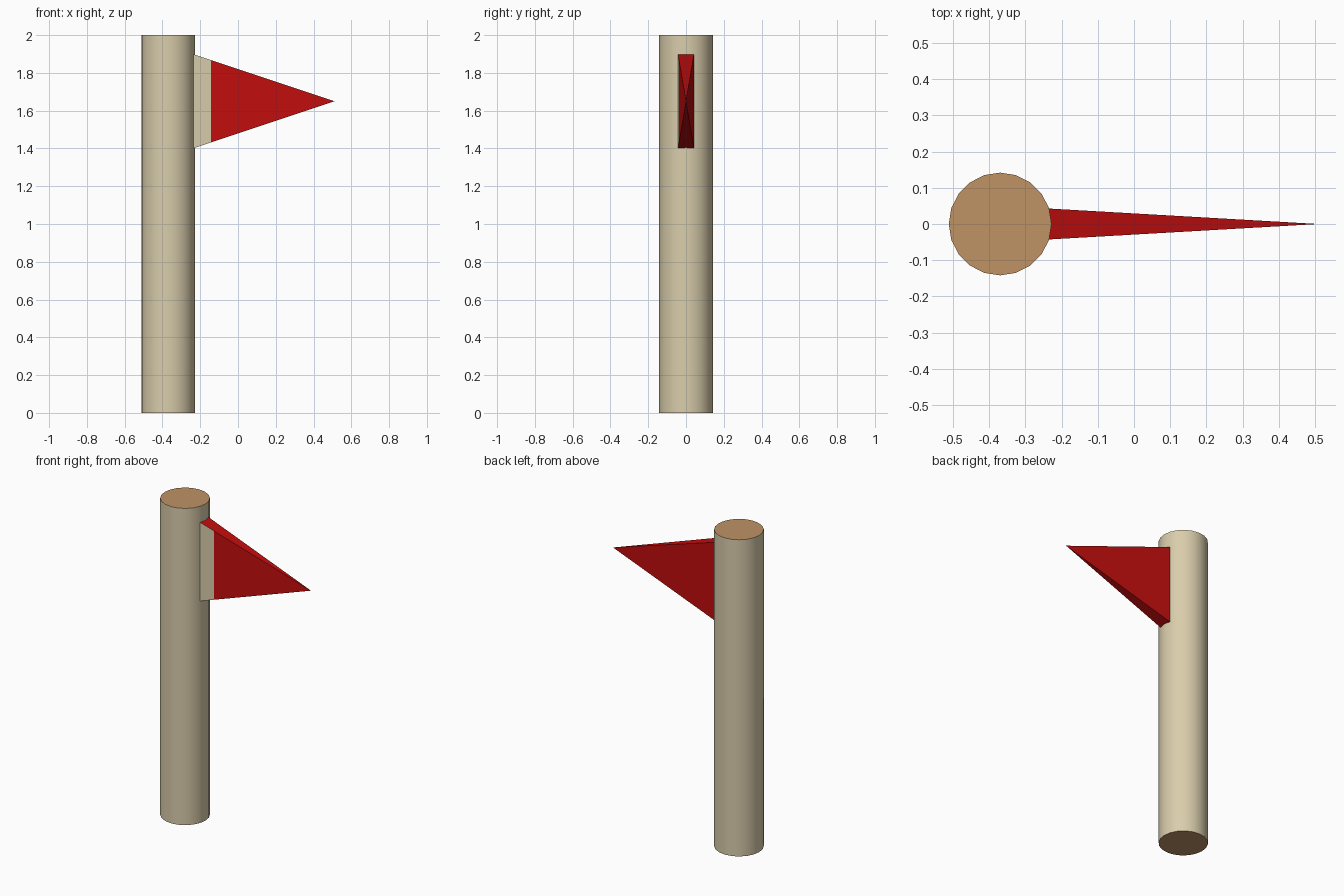
import bpy, bmesh, math
from mathutils import Vector

if "Cube" in bpy.data.objects:
    bpy.data.objects.remove(bpy.data.objects["Cube"])


def material(name, color):
    m = bpy.data.materials.new(name)
    m.diffuse_color = (*color, 1)
    m.use_nodes = True
    m.node_tree.nodes["Principled BSDF"].inputs["Base Color"].default_value = m.diffuse_color
    return m


cream = material("cream bark", (0.70, 0.61, 0.41))
brown = material("cut wood brown", (0.52, 0.29, 0.13))
red = material("flag red", (0.55, 0.004, 0.004))


def add_object(name, bm, mats):
    mesh = bpy.data.meshes.new(name)
    bm.to_mesh(mesh)
    bm.free()
    for m in mats:
        mesh.materials.append(m)
    ob = bpy.data.objects.new(name, mesh)
    bpy.context.collection.objects.link(ob)
    return ob


# Pole: 20-sided cylinder with brown end caps
POLE_X, POLE_R = -0.37, 0.142
bm = bmesh.new()
bmesh.ops.create_cone(bm, cap_ends=True, segments=20, radius1=POLE_R, radius2=POLE_R, depth=2)
bmesh.ops.translate(bm, verts=bm.verts, vec=(POLE_X, 0, 1))
for f in bm.faces:
    f.material_index = 1 if abs(f.normal.z) > 0.9 else 0
pole = add_object("pole", bm, [cream, brown])
bpy.context.view_layer.objects.active = pole
pole.select_set(True)
bpy.ops.object.shade_smooth_by_angle(angle=math.radians(35))

# Pennant: flat-sided pyramid with its tip pointing right
bm = bmesh.new()
base = [bm.verts.new((-0.24, y, z)) for y, z in
        ((-0.043, 1.4), (0.043, 1.4), (0.043, 1.9), (-0.043, 1.9))]
tip = bm.verts.new((0.51, 0, 1.65))
bm.faces.new(base)
for i in range(4):
    bm.faces.new((base[i], base[(i + 1) % 4], tip))
bmesh.ops.recalc_face_normals(bm, faces=bm.faces)

# Cream hem strip on the front face beside the pole
STRIP_X = -0.143
bmesh.ops.bisect_plane(bm, geom=bm.verts[:] + bm.edges[:] + bm.faces[:],
                       plane_co=Vector((STRIP_X, 0, 0)), plane_no=Vector((1, 0, 0)))
bm.normal_update()
for f in bm.faces:
    front = f.normal.y < -0.8
    f.material_index = 1 if front and f.calc_center_median().x < STRIP_X else 0
add_object("pennant", bm, [red, cream])
